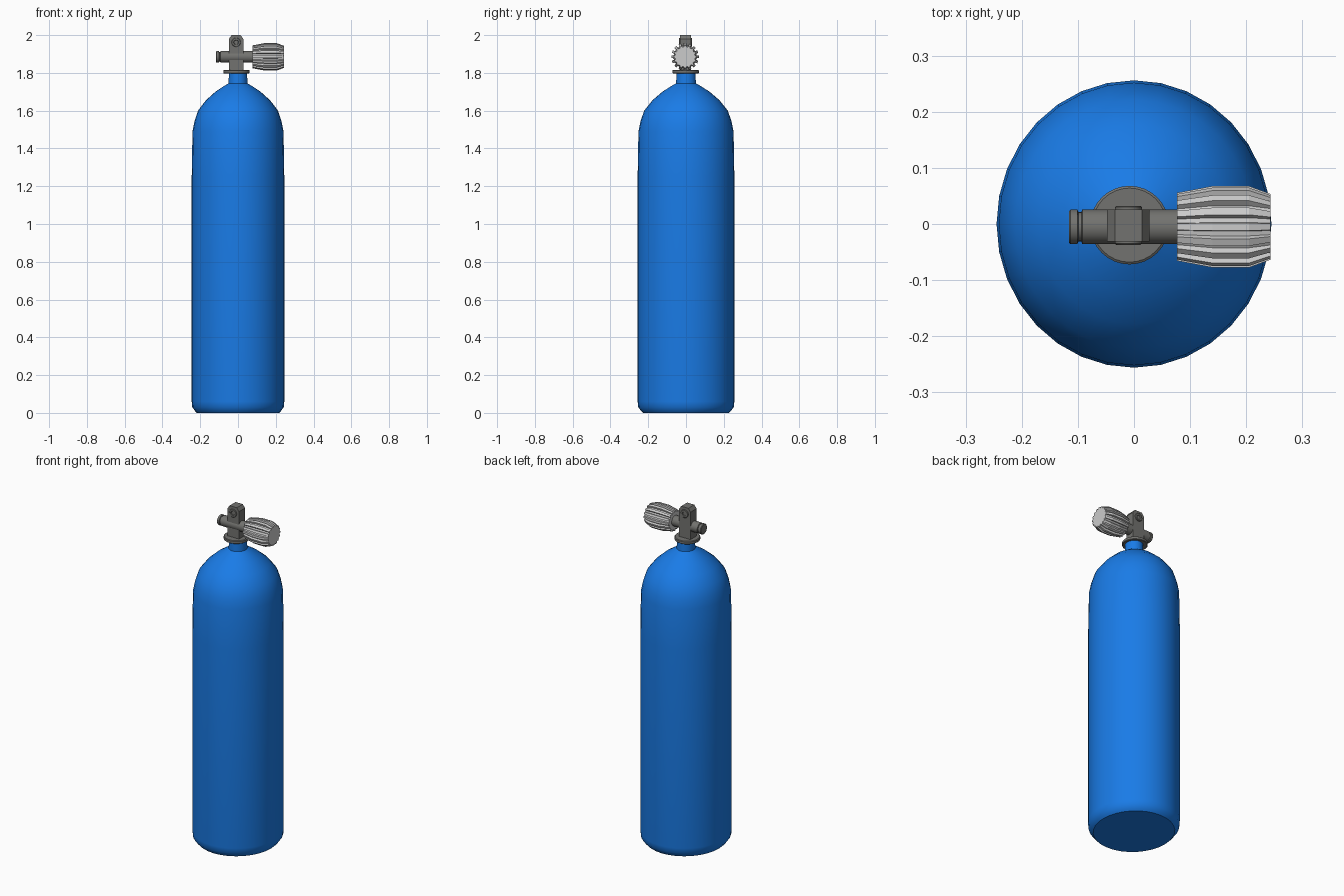
import bpy, bmesh, math
from mathutils import Vector

if "Cube" in bpy.data.objects:
    bpy.data.objects.remove(bpy.data.objects["Cube"])


def material(name, rgb):
    m = bpy.data.materials.new(name)
    m.diffuse_color = (*rgb, 1)
    m.use_nodes = True
    m.node_tree.nodes["Principled BSDF"].inputs["Base Color"].default_value = m.diffuse_color
    return m


BLUE = material("blue_paint", (0.01, 0.2, 0.8))
DARK = material("dark_metal", (0.17, 0.17, 0.16))


def finish(name, bm, mat=None, angle=None):
    bmesh.ops.recalc_face_normals(bm, faces=bm.faces[:])
    me = bpy.data.meshes.new(name)
    bm.to_mesh(me)
    bm.free()
    ob = bpy.data.objects.new(name, me)
    bpy.context.collection.objects.link(ob)
    if mat:
        me.materials.append(mat)
    if angle:
        bpy.ops.object.select_all(action='DESELECT')
        ob.select_set(True)
        bpy.context.view_layer.objects.active = ob
        bpy.ops.object.shade_smooth_by_angle(angle=math.radians(angle))
    return ob


def loft(rings):
    """Skin equal-length rings of points and cap both ends."""
    bm = bmesh.new()
    vs = [[bm.verts.new(p) for p in ring] for ring in rings]
    n = len(vs[0])
    for a, b in zip(vs, vs[1:]):
        for i in range(n):
            j = (i + 1) % n
            bm.faces.new((a[i], a[j], b[j], b[i]))
    bm.faces.new(vs[0])
    bm.faces.new(vs[-1])
    return bm


def lathe(profile, sides, axis='Z', centre=(0, 0, 0), stretch=1.0):
    """Turn (position, radius) pairs around an axis."""
    rings = []
    for t, r in profile:
        ring = []
        for i in range(sides):
            a = 2 * math.pi * i / sides
            u, v = r * math.cos(a), r * math.sin(a) * stretch
            p = {'X': (t, u, v), 'Y': (u, t, v), 'Z': (u, v, t)}[axis]
            ring.append(Vector(p) + Vector(centre))
        rings.append(ring)
    return loft(rings)


# Tank: chamfered base, straight wall, domed shoulder, neck
tank = [(0, 0.218), (0.008, 0.226), (0.03, 0.242), (0.06, 0.245), (1.25, 0.245),
        (1.49, 0.241), (1.545, 0.23), (1.60, 0.212), (1.655, 0.17), (1.70, 0.12),
        (1.73, 0.075), (1.745, 0.05), (1.80, 0.048)]
finish("tank_body", lathe(tank, 32, stretch=1.045), BLUE, 35)

# Collar disc under the valve
finish("valve_collar", lathe([(1.797, 0.066), (1.80, 0.07), (1.813, 0.07), (1.816, 0.066)],
                             32, centre=(-0.008, -0.002, 0)), DARK, 30)

# Upright valve block with clipped top corners
outline = [(-0.048, 1.812), (0.028, 1.812), (0.028, 1.98), (0.014, 2.0),
           (-0.034, 2.0), (-0.048, 1.98)]
finish("valve_block", loft([[(x, y, z) for x, z in outline] for y in (-0.031, 0.026)]), DARK)

# Outlet rings on front and back, with a recessed centre
for side, base, s in (("front", -0.030, -1), ("back", 0.025, 1)):
    ring = [(0, 0.024), (0.005 * s, 0.024), (0.007 * s, 0.022), (0.007 * s, 0.013),
            (0.0015 * s, 0.011)]
    finish("outlet_ring_" + side, lathe(ring, 20, 'Y', (-0.010, base, 1.962)), DARK, 30)

# Cross stem with grooved end cap
stem = [(-0.116, 0.028), (-0.113, 0.031), (-0.101, 0.031), (-0.099, 0.026), (-0.094, 0.026),
        (-0.092, 0.031), (0.085, 0.031)]
finish("valve_stem", lathe(stem, 24, 'X', (0, -0.005, 1.885)), DARK, 30)

# Fluted hand knob: toothed cross-section swelling along its length
TEETH = 16
knob = []
for x, ro, ri in ((0.077, 0.061, 0.052), (0.14, 0.073, 0.061), (0.205, 0.073, 0.061),
                  (0.243, 0.059, 0.053)):
    ring = []
    for i in range(TEETH):
        for f, r in ((-0.24, ro), (0.24, ro), (0.32, ri), (0.68, ri)):
            a = 2 * math.pi * (i + f) / TEETH
            ring.append((x, -0.005 + r * math.cos(a), 1.885 + r * math.sin(a)))
    knob.append(ring)
finish("valve_knob", loft(knob))
